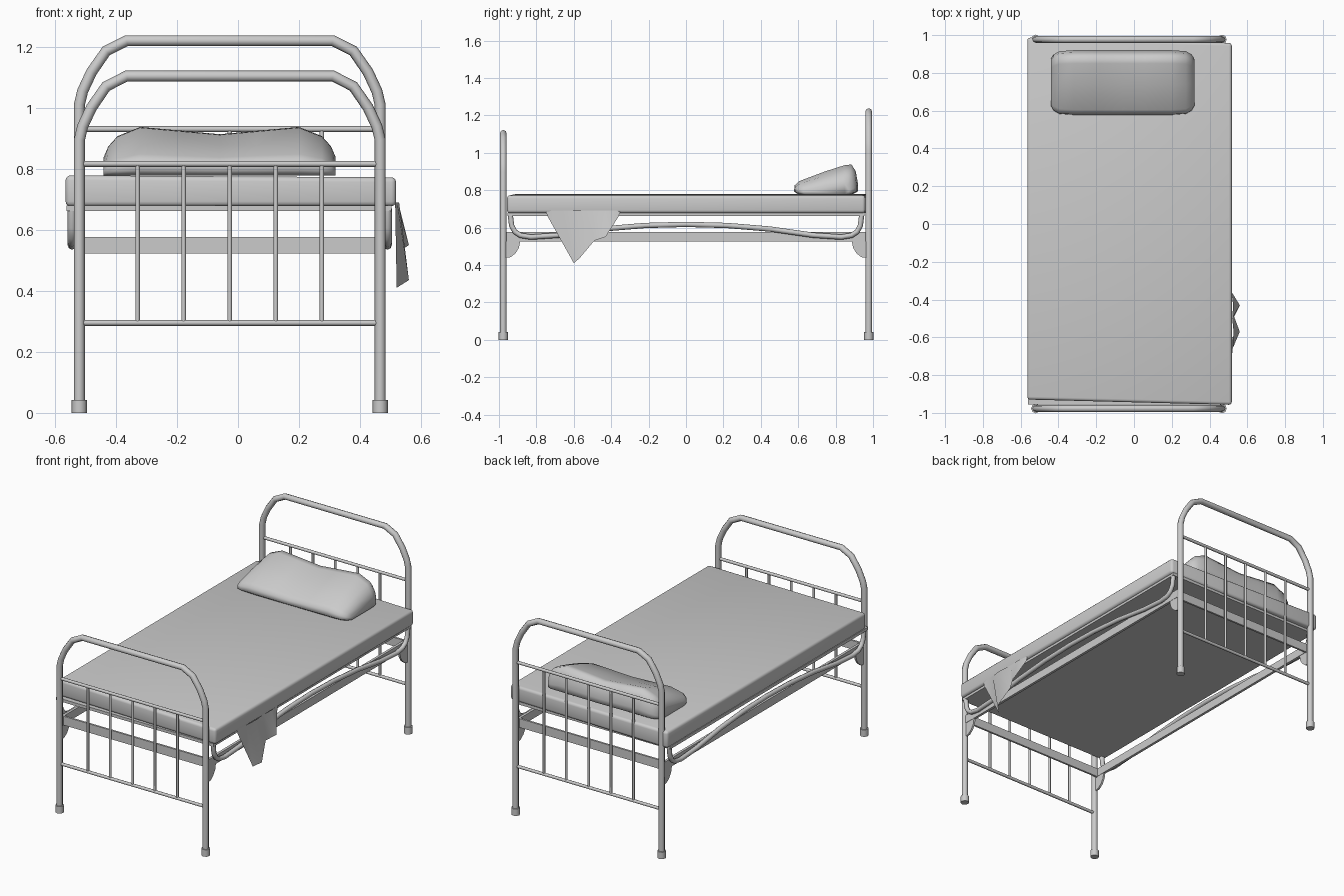
import bpy, bmesh, math
from mathutils import Vector

if "Cube" in bpy.data.objects:
    bpy.data.objects.remove(bpy.data.objects["Cube"])

grey = bpy.data.materials.new("plain grey")
grey.use_nodes = True
COLOUR = (0.6, 0.6, 0.6, 1)
grey.diffuse_color = COLOUR
grey.node_tree.nodes["Principled BSDF"].inputs["Base Color"].default_value = COLOUR

CX, HALF = -0.027, 0.493      # frame centre and half width
END_Y = 0.977                 # head and foot frame distance


def add_mesh(name, bm, angle=40):
    bmesh.ops.recalc_face_normals(bm, faces=bm.faces)
    me = bpy.data.meshes.new(name)
    bm.to_mesh(me)
    bm.free()
    me.shade_smooth()
    me.set_sharp_from_angle(angle=math.radians(angle))
    me.materials.append(grey)
    ob = bpy.data.objects.new(name, me)
    bpy.context.collection.objects.link(ob)
    return ob


def box(name, lo, hi, bevel=0, segments=2):
    lo, hi = Vector(lo), Vector(hi)
    bm = bmesh.new()
    bmesh.ops.create_cube(bm, size=1)
    for v in bm.verts:
        v.co = (lo + hi) / 2 + v.co * (hi - lo)
    if bevel:
        bmesh.ops.bevel(bm, geom=bm.edges[:], offset=bevel, segments=segments,
                        profile=0.5, affect='EDGES')
    return add_mesh(name, bm)


def tube(name, points, radius):
    cu = bpy.data.curves.new(name, 'CURVE')
    cu.dimensions = '3D'
    cu.bevel_depth = radius
    cu.bevel_resolution = 2
    cu.use_fill_caps = True
    sp = cu.splines.new('POLY')
    sp.points.add(len(points) - 1)
    for p, co in zip(sp.points, points):
        p.co = (*co, 1)
    cu.materials.append(grey)
    ob = bpy.data.objects.new(name, cu)
    bpy.context.collection.objects.link(ob)
    return ob


def prism(name, outline, x0, x1):
    """Extrude a (y, z) outline from x0 to x1."""
    bm = bmesh.new()
    face = bm.faces.new([bm.verts.new((x0, y, z)) for y, z in outline])
    ext = bmesh.ops.extrude_face_region(bm, geom=[face])
    moved = [g for g in ext["geom"] if isinstance(g, bmesh.types.BMVert)]
    bmesh.ops.translate(bm, verts=moved, vec=(x1 - x0, 0, 0))
    return add_mesh(name, bm)


# Head and foot frames: bent tube, rails, spindles, leg caps, cross bar
for part, sy, top, rail_z in (("foot", -1, 1.104, 0.816), ("head", 1, 1.22, 0.93)):
    y = sy * END_Y
    half_arch = [(HALF, 0.01), (HALF, top - 0.21), (HALF - 0.011, top - 0.165),
                 (HALF - 0.04, top - 0.103), (HALF - 0.088, top - 0.034), (HALF - 0.155, top)]
    path = [(CX - x, y, z) for x, z in half_arch]
    path += [(CX + x, y, z) for x, z in reversed(half_arch)]
    tube(part + "_arch", path, 0.018)
    for label, z in (("upper", rail_z), ("lower", 0.295)):
        tube(f"{part}_{label}_rail", [(CX - HALF, y, z), (CX + HALF, y, z)], 0.0095)
    for i in range(5):
        x = CX + (i - 2) * 0.151
        tube(f"{part}_spindle_{i + 1}", [(x, y, 0.295), (x, y, rail_z)], 0.0075)
    box(part + "_cross_bar", (CX - HALF, y - sy * 0.03 - 0.006, 0.522),
        (CX + HALF, y - sy * 0.03 + 0.006, 0.576))
    for side, sx in (("right", -1), ("left", 1)):
        x = CX + sx * HALF
        tube(f"{part}_{side}_leg_cap", [(x, y, 0), (x, y, 0.042)], 0.025)
        # Rounded gusset plate under the side rail
        outline = [(y, 0.525), (y, 0.435), (y - sy * 0.04, 0.442), (y - sy * 0.065, 0.462),
                   (y - sy * 0.083, 0.49), (y - sy * 0.09, 0.525)]
        prism(f"{part}_{side}_gusset", outline, x - 0.006, x + 0.006)

# Side rails and bowed side bars
half_bow = [(0.94, 0.67), (0.932, 0.61), (0.915, 0.578), (0.885, 0.558), (0.83, 0.549),
            (0.68, 0.559), (0.45, 0.592), (0.22, 0.611)]
bow = [(-y, z) for y, z in half_bow] + [(0, 0.617)] + half_bow[::-1]
for side, sx in (("right", -1), ("left", 1)):
    x = CX + sx * HALF
    box(side + "_side_rail", (x - 0.008, -0.96, 0.525), (x + 0.008, 0.96, 0.576))
    tube(side + "_bowed_bar", [(x + sx * 0.024, y, z) for y, z in bow], 0.014)

# Bed base and slightly skewed mattress
box("bed_base", (-0.562, -0.955, 0.662), (0.503, 0.955, 0.68))
mattress = box("mattress", (-0.565, -0.958, 0.677), (0.518, 0.958, 0.775), 0.016, 3)
for v in mattress.data.vertices:
    v.co.y += 0.014 - 0.026 * v.co.x
    if v.co.z > 0.73:
        v.co.z -= 0.006 * v.co.x

# Pillow: wedge section lofted sideways, dipping in the middle
section = [(0.60, 0.778), (0.578, 0.795), (0.580, 0.825), (0.605, 0.848), (0.74, 0.899),
           (0.85, 0.934), (0.885, 0.937), (0.908, 0.90), (0.92, 0.83), (0.918, 0.795), (0.89, 0.778)]
stations = [(-0.38, 0.72, 0.38), (-0.365, 0.87, 0.6), (-0.335, 0.97, 0.81), (-0.26, 1, 1),
            (-0.12, 1, 0.92), (0, 1, 0.85), (0.12, 1, 0.92), (0.26, 1, 1),
            (0.335, 0.97, 0.81), (0.365, 0.87, 0.6), (0.38, 0.72, 0.38)]
bm = bmesh.new()
rings = [[bm.verts.new((x - 0.06, 0.75 + (y - 0.75) * sy, 0.778 + (z - 0.778) * sz))
          for y, z in section] for x, sy, sz in stations]
for a, b in zip(rings, rings[1:]):
    for i in range(len(section)):
        j = (i + 1) % len(section)
        bm.faces.new((a[i], a[j], b[j], b[i]))
bm.faces.new(rings[0])
bm.faces.new(rings[-1])
add_mesh("pillow", bm, 75)

# Folded sheet corner hanging over the left side
top_edge = [(0.515, -0.75), (0.522, -0.66), (0.528, -0.58), (0.52, -0.50), (0.525, -0.43), (0.515, -0.35)]
hem = [(0.517, -0.74, 0.66), (0.52, -0.60, 0.41), (0.56, -0.57, 0.435),
       (0.53, -0.49, 0.53), (0.56, -0.43, 0.55), (0.517, -0.36, 0.66)]
bm = bmesh.new()
upper = [bm.verts.new((x, y, 0.69)) for x, y in top_edge]
lower = [bm.verts.new(p) for p in hem]
for i in range(len(hem) - 1):
    bm.faces.new((upper[i], upper[i + 1], lower[i + 1], lower[i]))
add_mesh("hanging_sheet_corner", bm, 50)
